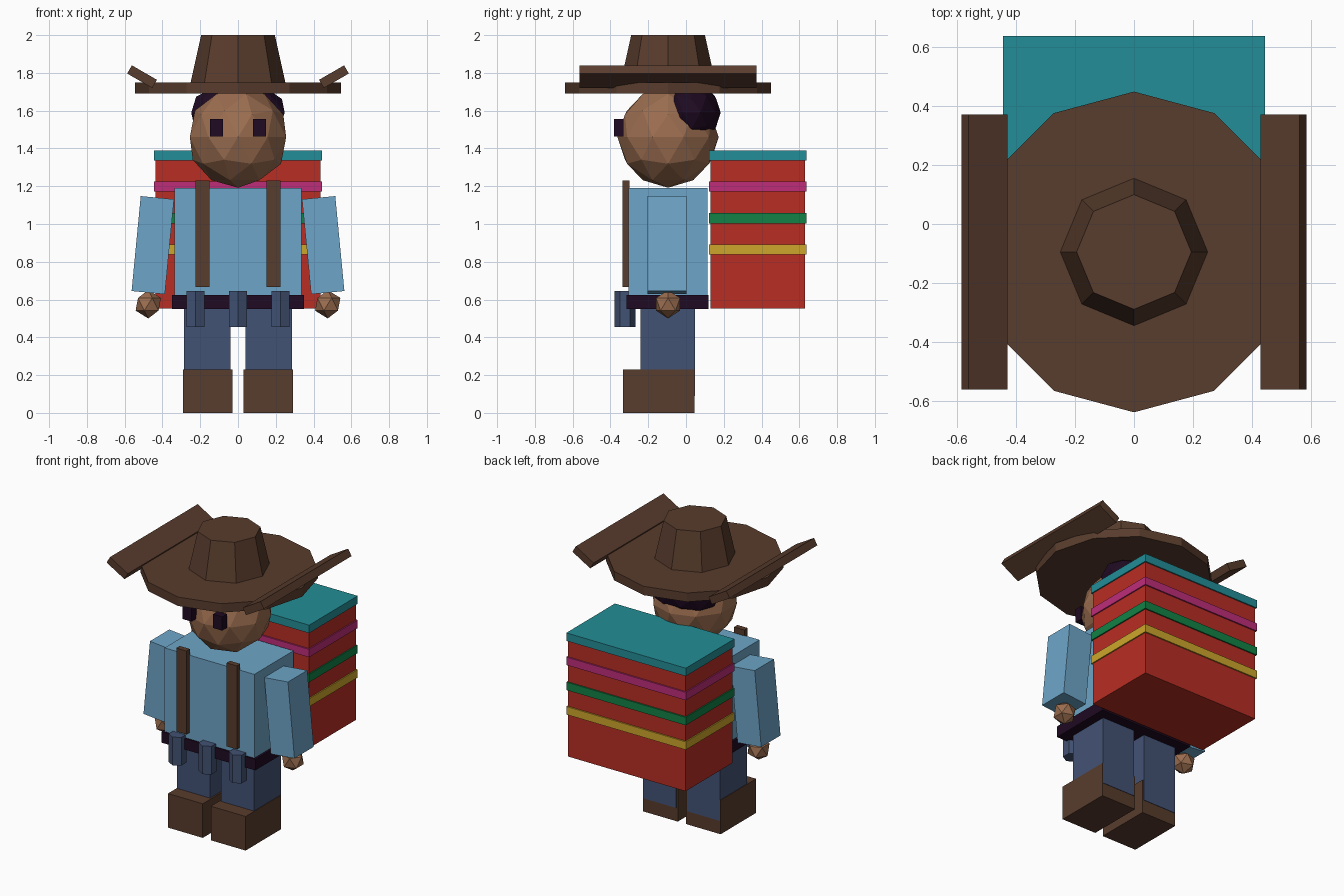
import bpy
from math import radians, pi

if "Cube" in bpy.data.objects:
    bpy.data.objects.remove(bpy.data.objects["Cube"])

MID = -0.095  # depth of the figure's centre line


def material(name, *rgb):
    m = bpy.data.materials.new(name)
    m.use_nodes = True
    m.diffuse_color = (*rgb, 1)
    m.node_tree.nodes["Principled BSDF"].inputs["Base Color"].default_value = (*rgb, 1)
    return m


brown = material("brown leather", 0.098, 0.045, 0.026)
skin = material("skin", 0.33, 0.155, 0.08)
dark = material("dark plum", 0.014, 0.003, 0.016)
shirt = material("shirt blue", 0.155, 0.38, 0.58)
denim = material("denim blue", 0.055, 0.085, 0.175)
red = material("red", 0.48, 0.026, 0.017)
teal = material("teal", 0.017, 0.27, 0.31)
pink = material("pink", 0.51, 0.026, 0.19)
green = material("green", 0.006, 0.22, 0.06)
yellow = material("yellow", 0.61, 0.38, 0.025)


def finish(name, mat):
    ob = bpy.context.object
    ob.name = name
    ob.data.name = name
    ob.data.materials.append(mat)
    return ob


def box(name, mat, centre, size, tilt=0):
    bpy.ops.mesh.primitive_cube_add(size=1, location=centre, rotation=(0, tilt, 0))
    ob = finish(name, mat)
    ob.scale = size
    return ob


def span(name, mat, x, y, z):
    """Box given by its (low, high) limits on each axis."""
    limits = (x, y, z)
    return box(name, mat, [(a + b) / 2 for a, b in limits], [b - a for a, b in limits])


def ball(name, mat, centre, radius, detail, scale=(1, 1, 1)):
    bpy.ops.mesh.primitive_ico_sphere_add(subdivisions=detail, radius=radius, location=centre)
    ob = finish(name, mat)
    ob.scale = scale
    return ob


def prism(name, mat, sides, bottom, top, y, z, x=0):
    bpy.ops.mesh.primitive_cone_add(vertices=sides, radius1=bottom, radius2=top,
                                    depth=z[1] - z[0], location=(x, y, sum(z) / 2))
    return finish(name, mat)


# Torso and belt
span("torso", shirt, (-0.335, 0.335), (-0.305, 0.113), (0.6, 1.19))
span("belt", dark, (-0.35, 0.35), (-0.315, 0.118), (0.55, 0.625))

# Head and hair
ball("head", skin, (0, MID, 1.46), 0.268, 2)
ball("hair", dark, (0, 0.03, 1.59), 0.26, 2, (1, 0.59, 0.62))

# Hat
prism("hat_brim", brown, 12, 0.545, 0.545, MID, (1.69, 1.75))
prism("hat_crown", brown, 8, 0.255, 0.195, MID, (1.73, 2.0))

# Paired parts
for side, s in (("left", 1), ("right", -1)):
    box(side + "_hat_flap", brown, (s * 0.508, MID, 1.78), (0.153, 0.935, 0.05), -s * radians(30))
    box(side + "_eye", dark, (s * 0.114, -0.355, 1.51), (0.068, 0.05, 0.093))
    box(side + "_arm", shirt, (s * 0.451, -0.1, 0.888), (0.177, 0.206, 0.505), -s * radians(5.5))
    ball(side + "_hand", skin, (s * 0.475, MID, 0.575), 0.075, 1)
    box(side + "_suspender", brown, (s * 0.188, -0.317, 0.948), (0.076, 0.036, 0.563))
    box(side + "_leg", denim, (s * 0.163, -0.096, 0.33), (0.246, 0.288, 0.48))
    box(side + "_boot", brown, (s * 0.16, -0.144, 0.115), (0.26, 0.378, 0.23))

# Belt pouches
for label, x in (("left", 0.225), ("middle", 0), ("right", -0.225)):
    prism(label + "_pouch", denim, 6, 0.055, 0.055, -0.323, (0.455, 0.645), x)

# Backpack with lid and bands
span("backpack", red, (-0.438, 0.438), (0.13, 0.63), (0.553, 1.36))
for label, mat, low in (("lid", teal, 1.335), ("upper_band", pink, 1.172),
                        ("middle_band", green, 1.003), ("lower_band", yellow, 0.838)):
    span("backpack_" + label, mat, (-0.446, 0.446), (0.121, 0.639), (low, low + 0.054))
